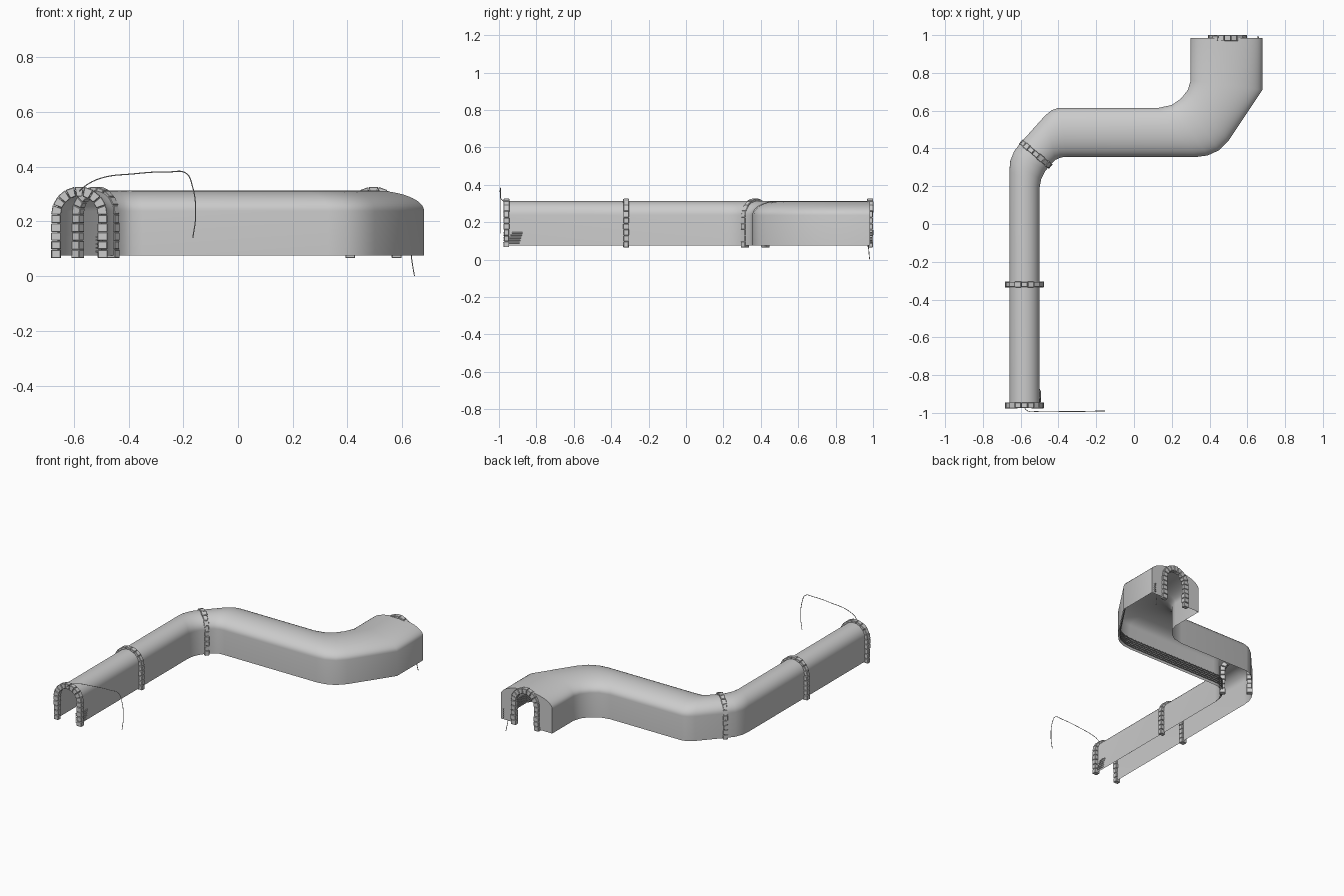
import bpy, bmesh, math, random
from mathutils import Vector

if "Cube" in bpy.data.objects:
    bpy.data.objects.remove(bpy.data.objects["Cube"])

random.seed(4)
BASE, SPRING, TOP = 0.075, 0.238, 0.313
N = 24  # arc segments in the vault


def mesh_object(name, bm, smooth=False):
    bmesh.ops.recalc_face_normals(bm, faces=bm.faces)
    me = bpy.data.meshes.new(name)
    bm.to_mesh(me)
    bm.free()
    ob = bpy.data.objects.new(name, me)
    bpy.context.collection.objects.link(ob)
    if smooth:
        bpy.ops.object.select_all(action='DESELECT')
        ob.select_set(True)
        bpy.context.view_layer.objects.active = ob
        bpy.ops.object.shade_smooth_by_angle(angle=math.radians(35))
    return ob


def vault(left, right, spring=SPRING, top=TOP):
    """Open-bottomed arch section between two plan points."""
    l, r = Vector(left), Vector(right)
    pts = [(*l, BASE)]
    for i in range(N + 1):
        a = math.pi * i / N
        p = (l + r) / 2 - (r - l) / 2 * math.cos(a)
        pts.append((*p, spring + (top - spring) * math.sin(a)))
    return pts + [(*r, BASE)]


def loft(name, sections, smooth):
    bm = bmesh.new()
    rows = [[bm.verts.new(p) for p in s] for s in sections]
    for a, b in zip(rows, rows[1:]):
        for i in range(len(a) - 1):
            bm.faces.new((a[i], a[i + 1], b[i + 1], b[i]))
    return mesh_object(name, bm, smooth)


# Tunnel shell: left and right plan outlines
left = [(-.66, -.97), (-.66, .28), (-.655, .335), (-.635, .385), (-.60, .43),
        (-.47, .575), (-.435, .603), (-.40, .615), (.13, .615), (.20, .63),
        (.25, .665), (.285, .71), (.30, .76), (.30, .985)]
right = [(-.50, -.97), (-.50, .19), (-.492, .235), (-.47, .28), (-.44, .315),
         (-.415, .34), (-.385, .353), (-.35, .355), (.33, .355), (.39, .363),
         (.45, .39), (.50, .44), (.68, .71), (.68, .985)]
loft("tunnel_shell", [vault(l, r) for l, r in zip(left, right)], True)

# End wall with arched doorway
loft("end_wall", [vault(left[-1], right[-1]),
                  vault((.415, .985), (.575, .985), .225, .305)], False)


# Stone arches
def stone_arch(name, cx, cy, angle, r_in=.066, r_out=.104, depth=.03):
    bm = bmesh.new()
    c, zc = Vector((cx, cy, 0)), .225
    u = Vector((math.cos(angle), math.sin(angle), 0))
    v = Vector((-u.y, u.x, 0))

    def block(quad):
        d = depth / 2 * random.uniform(.85, 1.1)
        mid = [sum(q[k] for q in quad) / 4 for k in (0, 1)]
        s = random.uniform(.9, .97)
        quad = [(mid[0] + (x - mid[0]) * s, mid[1] + (z - mid[1]) * s) for x, z in quad]
        vs = [bm.verts.new(c + u * x + v * y + Vector((0, 0, z)))
              for y in (-d, d) for x, z in quad]
        for f in ((0, 1, 2, 3), (7, 6, 5, 4), (0, 4, 5, 1), (1, 5, 6, 2),
                  (2, 6, 7, 3), (3, 7, 4, 0)):
            bm.faces.new([vs[i] for i in f])

    for side in (-1, 1):
        for i in range(5):
            z0, z1 = .065 + .032 * i, .065 + .032 * (i + 1)
            a, b = side * r_in, side * r_out
            block([(a, z0), (b, z0), (b, z1), (a, z1)])
    for i in range(9):
        a, b = math.pi * i / 9, math.pi * (i + 1) / 9
        block([(r * math.cos(t), zc + r * math.sin(t))
               for r, t in ((r_in, a), (r_out, a), (r_out, b), (r_in, b))])
    ob = mesh_object(name, bm)
    bev = ob.modifiers.new("bevel", 'BEVEL')
    bev.width, bev.segments = .002, 1


stone_arch("front_arch", -.58, -.96, 0)
stone_arch("middle_arch", -.58, -.32, 0)
stone_arch("bend_arch", -.52, .37, math.atan2(-.13, .155))
stone_arch("back_arch", .495, .985, 0)


# Cables
def cable(name, pts, radius, smooth=True):
    cu = bpy.data.curves.new(name, 'CURVE')
    cu.dimensions = '3D'
    cu.bevel_depth, cu.bevel_resolution = radius, 1
    cu.resolution_u = 6
    cu.use_fill_caps = True
    sp = cu.splines.new('BEZIER' if smooth else 'POLY')
    if smooth:
        sp.bezier_points.add(len(pts) - 1)
        for bp, p in zip(sp.bezier_points, pts):
            bp.co = p
            bp.handle_left_type = bp.handle_right_type = 'AUTO'
    else:
        sp.points.add(len(pts) - 1)
        for sp_p, p in zip(sp.points, pts):
            sp_p.co = (*p, 1)
    bpy.context.collection.objects.link(bpy.data.objects.new(name, cu))


# Wall cables follow the right wall, set slightly inside
inner = [Vector(r) + (Vector(l) - Vector(r)).normalized() * .012
         for l, r in zip(left, right)]
for i in range(5):
    z = .09 + .0135 * i
    run = [(-.519, -.975, z), (-.497, -.95 + .008 * i, z),
           (-.497, -.91 + .006 * i, z), (-.512, -.85, z)]
    run += [(p.x, p.y, z) for p in inner[1:-1]] + [(.668, .97, z), (.655, .993, z)]
    cable("wall_cable_%d" % (i + 1), run, .0035, False)

# Loose cables at the two ends
cable("front_loose_cable", [(-.585, -.94, .295), (-.57, -.985, .32), (-.51, -.993, .355),
      (-.38, -.993, .374), (-.25, -.992, .381), (-.19, -.99, .376), (-.167, -.99, .33),
      (-.155, -.99, .22), (-.165, -.99, .14)], .002)
cable("back_loose_cable", [(.63, .97, .16), (.632, .974, .09), (.638, .978, .04),
      (.645, .982, 0)], .002)
